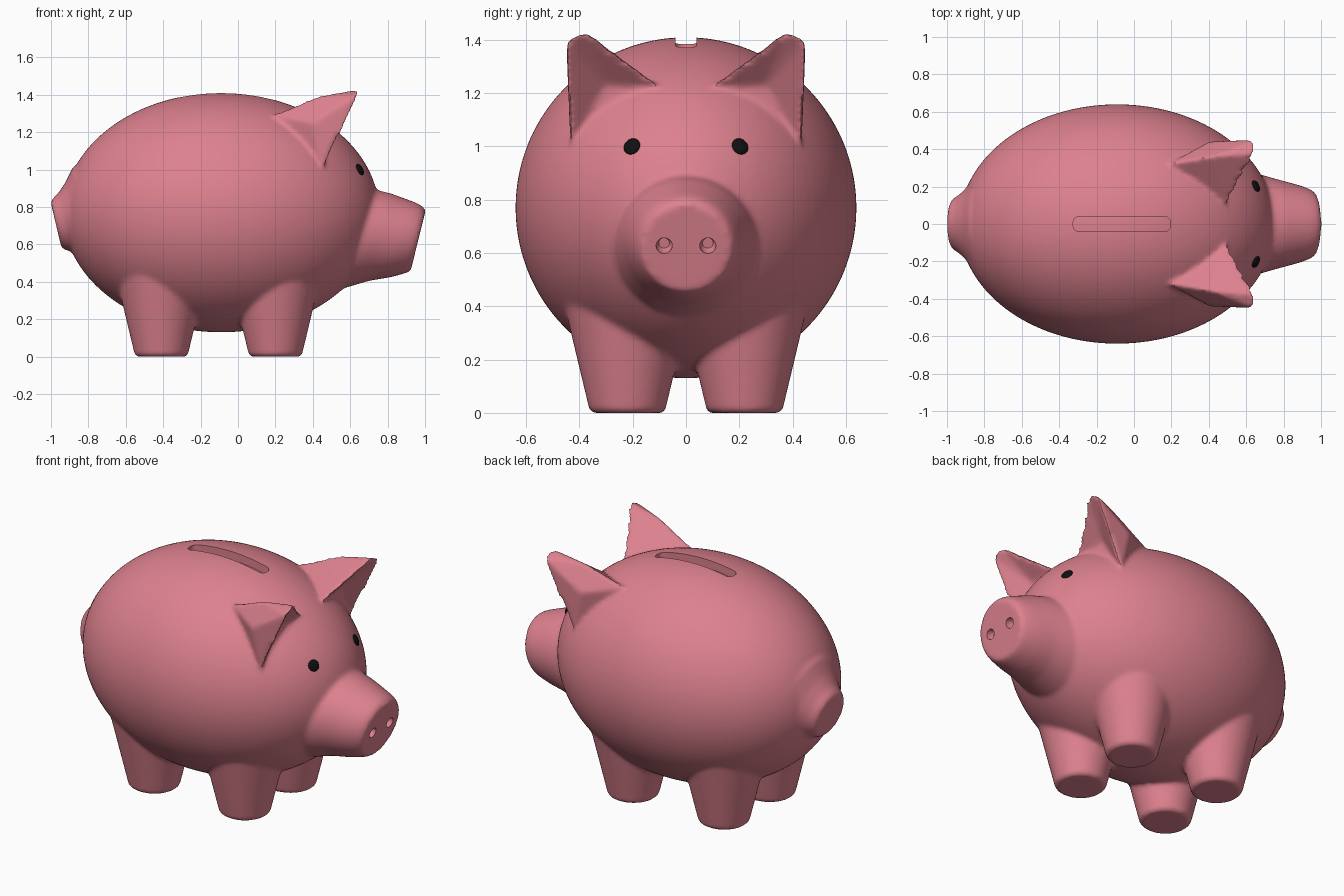
import bpy, bmesh, math
from mathutils import Vector, Matrix

if "Cube" in bpy.data.objects:
    bpy.data.objects.remove(bpy.data.objects["Cube"])

BODY_C = Vector((-0.09, 0, 0.77))
BODY_R = Vector((0.845, 0.64, 0.64))


def material(name, rgb):
    m = bpy.data.materials.new(name)
    m.diffuse_color = (*rgb, 1)
    m.use_nodes = True
    m.node_tree.nodes["Principled BSDF"].inputs["Base Color"].default_value = m.diffuse_color
    return m


pink = material("pink", (0.72, 0.22, 0.27))
black = material("black", (0.005, 0.005, 0.005))


def to_object(name, bm, mat=pink):
    bmesh.ops.recalc_face_normals(bm, faces=bm.faces)
    mesh = bpy.data.meshes.new(name)
    bm.to_mesh(mesh)
    bm.free()
    mesh.materials.append(mat)
    ob = bpy.data.objects.new(name, mesh)
    bpy.context.collection.objects.link(ob)
    return ob


def ellipsoid(name, center, radii, rot=Matrix(), mat=pink, seg=96):
    bm = bmesh.new()
    bmesh.ops.create_uvsphere(bm, u_segments=seg, v_segments=seg // 2, radius=1,
                              matrix=Matrix.Translation(center) @ rot @ Matrix.Diagonal((*radii, 1)))
    return to_object(name, bm, mat)


def ring_stack(name, origin, axis, rows, seg=64):
    """Loft round rings along an axis; rows are (distance, radius, sideways shift)."""
    axis = Vector(axis).normalized()
    side = Vector((0, 1, 0))
    up = axis.cross(side).normalized()
    if up.z < 0:
        up = -up
    bm = bmesh.new()
    rings = []
    for t, r, shift in rows:
        c = Vector(origin) + axis * t + up * shift
        rings.append([bm.verts.new(c + (side * math.cos(a) + up * math.sin(a)) * r)
                      for a in (2 * math.pi * i / seg for i in range(seg))])
    for a, b in zip(rings, rings[1:]):
        for i in range(seg):
            j = (i + 1) % seg
            bm.faces.new((a[i], a[j], b[j], b[i]))
    bm.faces.new(rings[0])
    bm.faces.new(rings[-1])
    return to_object(name, bm)


def ear(name, s):
    """Pointed ear: hull of a few points with a hollowed front face."""
    front = [(0.49, 0.09, 1.22), (0.455, 0.435, 1.00), (0.645, 0.45, 1.40), (0.645, 0.375, 1.432)]
    back = [(0.18, 0.32, 1.29), (0.42, 0.36, 1.39), (0.40, 0.44, 1.25), (0.3, 0.25, 1.05)]
    bm = bmesh.new()
    fv = [bm.verts.new((x, s * y, z)) for x, y, z in front]
    for x, y, z in back:
        bm.verts.new((x, s * y, z))
    bmesh.ops.convex_hull(bm, input=bm.verts)
    old = [f for f in bm.faces if all(v in fv for v in f.verts)]
    bmesh.ops.delete(bm, geom=old, context='FACES')
    for a, b in zip(fv, fv[1:]):
        if not bm.edges.get((a, b)):
            bm.edges.new((a, b))
    c = bm.verts.new((0.475, s * 0.30, 1.23))
    for i in range(4):
        bm.faces.new((fv[i], fv[(i + 1) % 4], c))
    return to_object(name, bm)


# Body, snout and tail
body = ellipsoid("piggy_bank_body", BODY_C, BODY_R)
parts = [body]
SNOUT, SNOUT_AX = Vector((0.963, 0, 0.62)), Vector((-0.97, 0, 0.24)).normalized()
parts.append(ring_stack("snout", SNOUT, SNOUT_AX, [
    (0, 0.167, 0), (0.025, 0.186, 0), (0.06, 0.2, -0.006), (0.1, 0.213, -0.014),
    (0.2, 0.24, -0.03), (0.32, 0.275, -0.065), (0.5, 0.22, -0.04)]))
parts.append(ring_stack("tail", (-0.973, 0, 0.705), (0.97, 0, 0.23), [
    (0, 0.126, 0), (0.015, 0.14, 0), (0.05, 0.162, 0), (0.1, 0.208, 0),
    (0.16, 0.28, 0), (0.3, 0.25, 0)]))

# Legs and ears
for s, side in ((1, "left"), (-1, "right")):
    for x, end in ((-0.41, "back"), (0.2, "front")):
        parts.append(ring_stack(f"{end}_{side}_leg", (x, s * 0.22, 0), (0, 0, 1), [
            (0, 0.13, 0), (0.012, 0.143, 0), (0.46, 0.25, 0)]))
    parts.append(ear(f"{side}_ear", s))

# Blend everything into one soft skin
bpy.ops.object.select_all(action='DESELECT')
for p in parts:
    p.select_set(True)
bpy.context.view_layer.objects.active = body
bpy.ops.object.join()
rm = body.modifiers.new("blend", 'REMESH')
rm.mode = 'VOXEL'
rm.voxel_size = 0.013
sm = body.modifiers.new("soften", 'SMOOTH')
sm.factor = 0.5
sm.iterations = 5

# Coin slot cutter, with a floor that follows the body's curve
bm = bmesh.new()
bmesh.ops.create_cube(bm, size=1, matrix=Matrix.Translation((-0.065, 0, 1.4)) @
                      Matrix.Diagonal((0.52, 0.08, 0.3, 1)))
upright = [e for e in bm.edges if abs(e.verts[0].co.z - e.verts[1].co.z) > 0.1]
bmesh.ops.bevel(bm, geom=upright, offset=0.032, segments=6, profile=0.5, affect='EDGES')
slot = to_object("slot_cutter", bm)
floor = ellipsoid("slot_floor", BODY_C, BODY_R - Vector((0.05, 0.05, 0.05)))


def cut(target, cutter):
    b = target.modifiers.new("cut", 'BOOLEAN')
    b.operation = 'DIFFERENCE'
    b.solver = 'EXACT'
    b.object = cutter
    cutter.hide_render = True


cut(slot, floor)
cut(body, slot)
helpers = [slot, floor]

# Nostrils
for s in (1, -1):
    n = ring_stack("nostril_cutter", SNOUT + Vector((0, s * 0.082, 0.008)), SNOUT_AX,
                   [(-0.04, 0.031, 0), (0.02, 0.03, 0), (0.04, 0.02, 0)], 20)
    cut(body, n)
    helpers.append(n)

# Bake the cuts and drop the helpers
bpy.ops.object.select_all(action='DESELECT')
body.select_set(True)
bpy.context.view_layer.objects.active = body
bpy.ops.object.convert(target='MESH')
for h in helpers:
    bpy.data.objects.remove(h)
bpy.ops.object.shade_smooth_by_angle(angle=math.radians(40))

# Eyes, flat discs lying on the body surface
for s, side in ((1, "left"), (-1, "right")):
    y, z = s * 0.203, 1.0
    k = 1 - (y / BODY_R.y) ** 2 - ((z - BODY_C.z) / BODY_R.z) ** 2
    p = Vector((BODY_C.x + BODY_R.x * math.sqrt(k), y, z))
    d = p - BODY_C
    normal = Vector((d.x / BODY_R.x ** 2, d.y / BODY_R.y ** 2, d.z / BODY_R.z ** 2))
    rot = normal.to_track_quat('Z', 'Y').to_matrix().to_4x4()
    eye = ellipsoid(f"{side}_eye", p, (0.033, 0.033, 0.012), rot, black, 32)
    for f in eye.data.polygons:
        f.use_smooth = True
